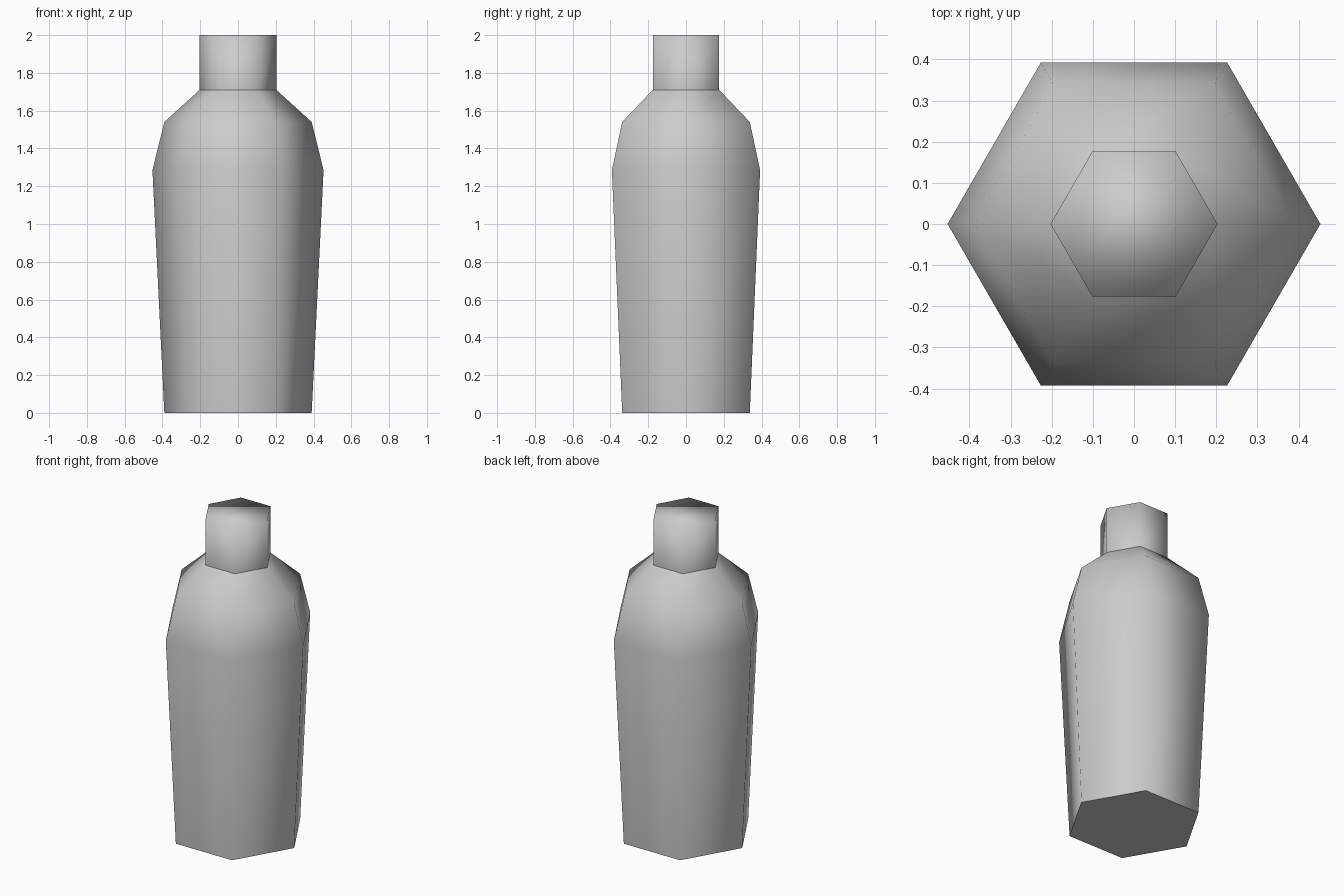
import bpy
import bmesh
from math import cos, sin, tau

if "Cube" in bpy.data.objects:
    bpy.data.objects.remove(bpy.data.objects["Cube"], do_unlink=True)

SIDES = 6

grey = bpy.data.materials.new("plain_grey")
grey.use_nodes = True
colour = (0.6, 0.6, 0.6, 1)
grey.diffuse_color = colour
grey.node_tree.nodes["Principled BSDF"].inputs["Base Color"].default_value = colour


def hex_part(name, profile, cap_bottom=False, cap_top=False, smooth=True):
    """Stack six-sided rings from (radius, height) pairs, corners on the x axis."""
    bm = bmesh.new()
    rings = [[bm.verts.new((r * cos(tau * i / SIDES), r * sin(tau * i / SIDES), z))
              for i in range(SIDES)] for r, z in profile]
    for low, high in zip(rings, rings[1:]):
        for i in range(SIDES):
            j = (i + 1) % SIDES
            bm.faces.new((low[i], low[j], high[j], high[i]))
    if cap_bottom:
        bm.faces.new(rings[0][::-1])
    if cap_top:
        bm.faces.new(rings[-1])
    for face in bm.faces:
        face.smooth = smooth
    mesh = bpy.data.meshes.new(name)
    bm.to_mesh(mesh)
    bm.free()
    mesh.materials.append(grey)
    obj = bpy.data.objects.new(name, mesh)
    bpy.context.collection.objects.link(obj)
    return obj


# Tapered body with rounded shoulder
hex_part("bottle_body", [(0.39, 0), (0.453, 1.285), (0.39, 1.54), (0.203, 1.71)])

# Flat underside
hex_part("bottle_base", [(0.39, 0)], cap_bottom=True, smooth=False)

# Cap, shaded softly over its top edge
hex_part("bottle_cap", [(0.203, 1.71), (0.203, 2)], cap_top=True)
